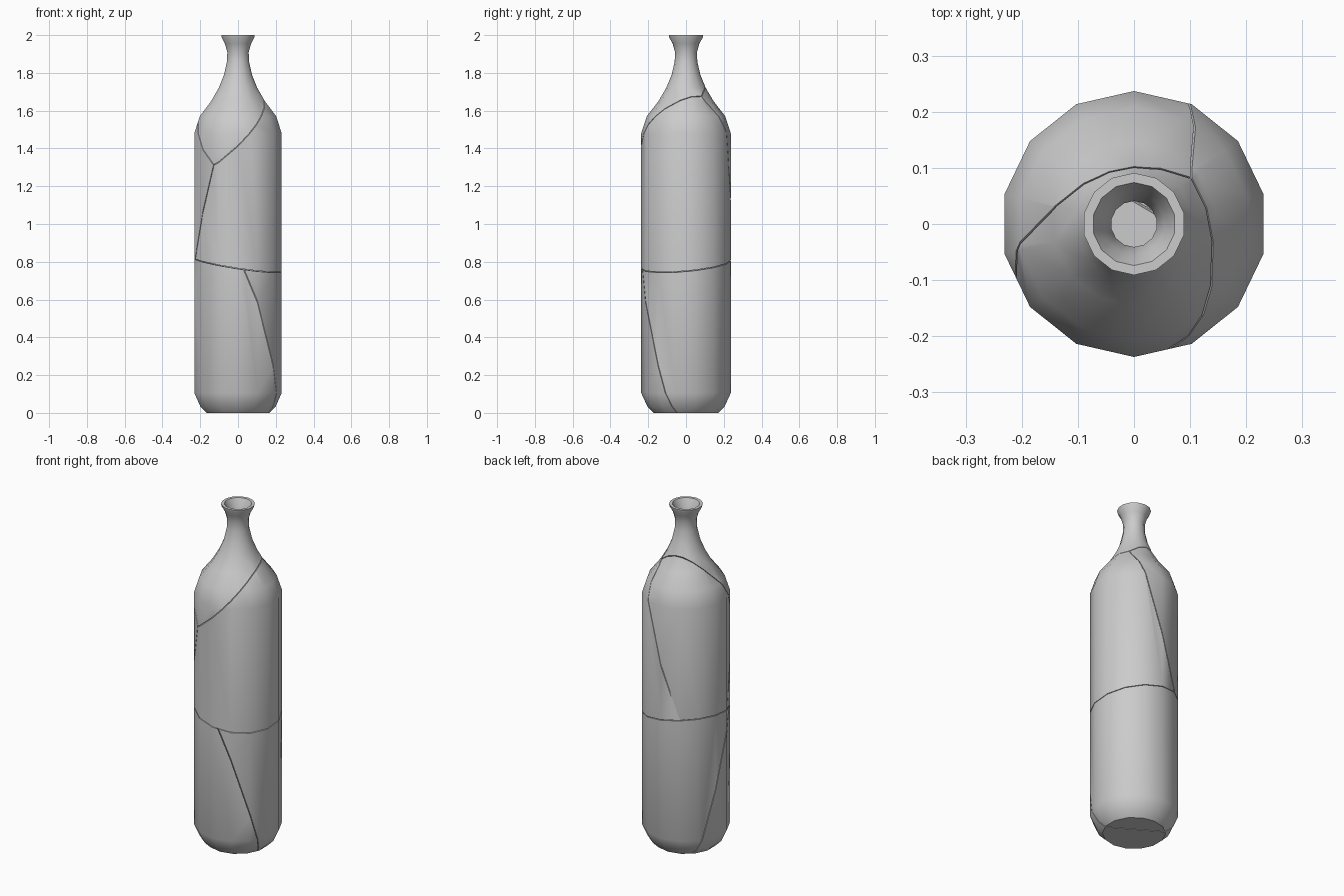
import bpy, bmesh, math
from mathutils import Vector

if "Cube" in bpy.data.objects:
    bpy.data.objects.remove(bpy.data.objects["Cube"])

SIDES = 14
GAP = 0.0018  # half width of each crack

# closed profile (radius, height): outside going up, then inside going down
OUTER = [(0, 0), (0.17, 0), (0.205, 0.035), (0.237, 0.105), (0.237, 1.48),
         (0.208, 1.57), (0.146, 1.65), (0.105, 1.72), (0.076, 1.79),
         (0.06, 1.86), (0.058, 1.91), (0.071, 1.955), (0.089, 1.988), (0.091, 2.0)]
INNER = [(0.074, 2.0), (0.055, 1.96), (0.041, 1.91), (0.042, 1.86), (0.058, 1.785),
         (0.087, 1.71), (0.13, 1.638), (0.192, 1.556), (0.219, 1.475),
         (0.219, 0.11), (0.19, 0.048), (0.16, 0.02), (0, 0.02)]


def lathe():
    bm = bmesh.new()
    rings = []
    for r, z in OUTER + INNER:
        if r == 0:
            rings.append([bm.verts.new((0, 0, z))])
        else:
            rings.append([bm.verts.new((r * math.sin(a), -r * math.cos(a), z))
                          for a in (2 * math.pi * i / SIDES for i in range(SIDES))])
    for lo, hi in zip(rings, rings[1:]):
        if len(lo) == 1:
            bm.faces.new(hi[::-1])
        elif len(hi) == 1:
            bm.faces.new(lo)
        else:
            for i in range(SIDES):
                j = (i + 1) % SIDES
                bm.faces.new((lo[i], lo[j], hi[j], hi[i]))
    # the single centre points are replaced by flat discs
    bmesh.ops.delete(bm, geom=[v for v in bm.verts if not v.link_faces], context='VERTS')
    bmesh.ops.recalc_face_normals(bm, faces=bm.faces)
    return bm


def slope(a, b, c):
    """Plane z = a + b*x + c*y, facing up."""
    return Vector((0, 0, a)), Vector((-b, -c, 1)).normalized()


# crack planes
waist = slope(0.785, -0.15, 0.09)
neck_front = slope(1.535, 0.962, 0.514)
neck_back = slope(1.575, -0.226, 1.51)
body_split = (Vector((-0.13, -0.195, 1.31)), Vector((-0.187, 0.08, 0.058)).normalized())
base_split = (Vector((0, 0.048, 0)), Vector((0.59, 1, 0.342)).normalized())


def shard(name, *cuts):
    """Keep the part of the bottle on the given side of every crack plane."""
    bm = lathe()
    for (co, no), side in cuts:
        n = no * side
        cut = bmesh.ops.bisect_plane(bm, geom=bm.verts[:] + bm.edges[:] + bm.faces[:],
                                     dist=1e-6, plane_co=co + n * GAP, plane_no=n,
                                     clear_inner=True)
        rim = [e for e in cut['geom_cut']
               if isinstance(e, bmesh.types.BMEdge) and e.is_boundary]
        if rim:
            bmesh.ops.triangle_fill(bm, edges=rim, use_beauty=True, normal=-n)
    bmesh.ops.recalc_face_normals(bm, faces=bm.faces)
    mesh = bpy.data.meshes.new(name)
    bm.to_mesh(mesh)
    bm.free()
    ob = bpy.data.objects.new(name, mesh)
    bpy.context.collection.objects.link(ob)
    bpy.ops.object.select_all(action='DESELECT')
    ob.select_set(True)
    bpy.context.view_layer.objects.active = ob
    bpy.ops.object.shade_smooth_by_angle(angle=math.radians(40))
    return ob


# the five bottle shards
shard("neck_shard", (neck_front, 1), (neck_back, 1))
shard("body_right_shard", (waist, 1), (neck_front, -1), (body_split, -1))
shard("body_left_shard", (waist, 1), (neck_back, -1), (body_split, 1))
shard("base_back_shard", (waist, -1), (base_split, 1))
shard("base_front_shard", (waist, -1), (base_split, -1))
